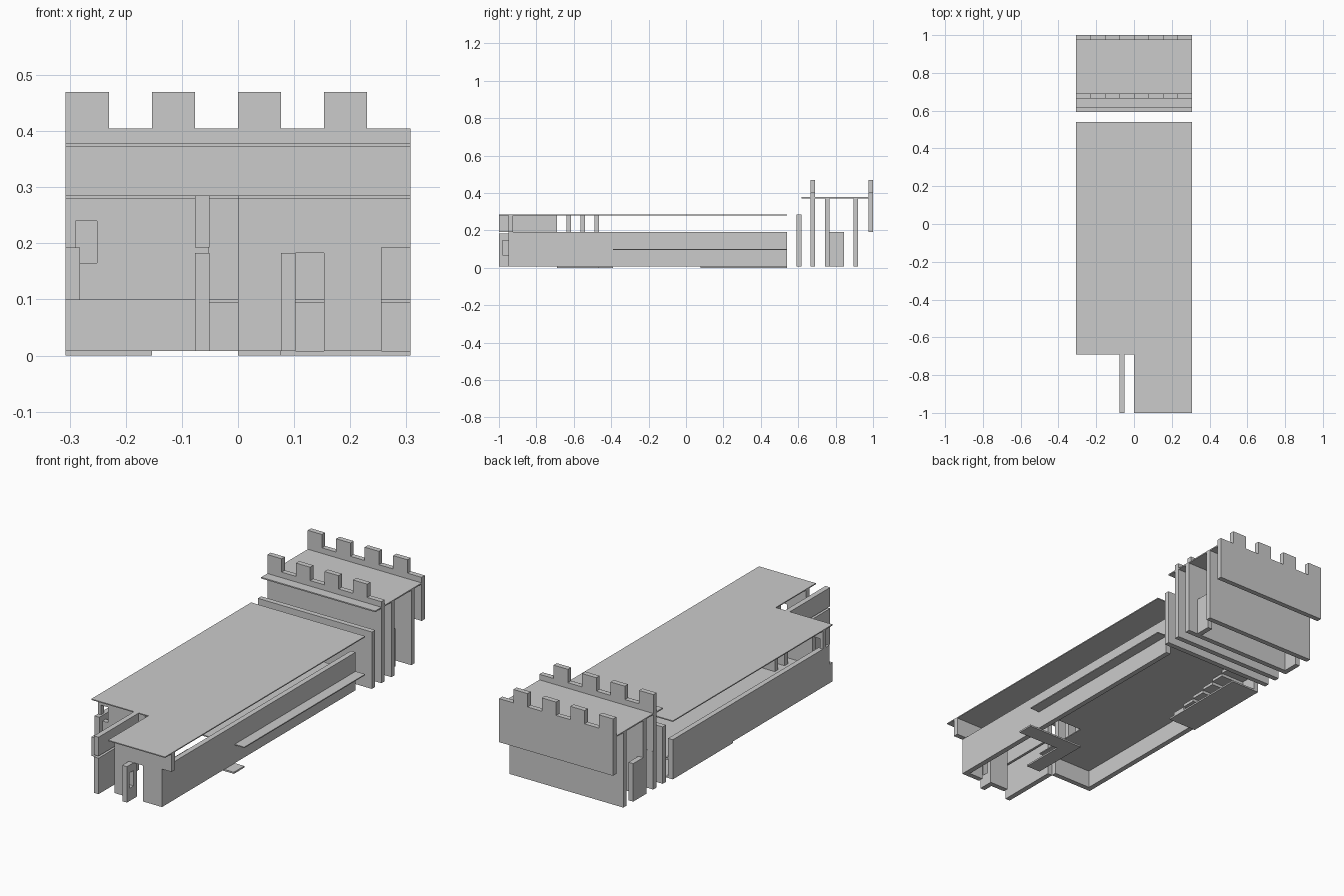
import bpy, bmesh

if "Cube" in bpy.data.objects:
    bpy.data.objects.remove(bpy.data.objects["Cube"])


def prisms(name, boxes):
    """One object made from boxes (x0, x1, y0, y1, z0, z1)."""
    bm = bmesh.new()
    for x0, x1, y0, y1, z0, z1 in boxes:
        r = bmesh.ops.create_cube(bm, size=1)
        for v in r["verts"]:
            v.co = ((x0 + x1) / 2 + v.co.x * (x1 - x0),
                    (y0 + y1) / 2 + v.co.y * (y1 - y0),
                    (z0 + z1) / 2 + v.co.z * (z1 - z0))
    me = bpy.data.meshes.new(name)
    bm.to_mesh(me)
    bm.free()
    ob = bpy.data.objects.new(name, me)
    bpy.context.collection.objects.link(ob)
    return ob


def outline(name, pts, axis, a, b):
    """Extrude a flat outline along y (x,z points) or z (x,y points)."""
    def co(p, t):
        return (p[0], t, p[1]) if axis == "y" else (p[0], p[1], t)
    bm = bmesh.new()
    f = bm.faces.new([bm.verts.new(co(p, a)) for p in pts])
    r = bmesh.ops.extrude_face_region(bm, geom=[f])
    d = (0, b - a, 0) if axis == "y" else (0, 0, b - a)
    bmesh.ops.translate(bm, vec=d, verts=[v for v in r["geom"] if isinstance(v, bmesh.types.BMVert)])
    bmesh.ops.recalc_face_normals(bm, faces=bm.faces)
    me = bpy.data.meshes.new(name)
    bm.to_mesh(me)
    bm.free()
    ob = bpy.data.objects.new(name, me)
    bpy.context.collection.objects.link(ob)
    return ob


W = 0.307   # half width
T = 0.0256  # wall thickness
M = W / 4   # merlon width

# Hall roof and middle floor, each with a front corner cut out
outline("hall_roof", [(-W, -.69), (0, -.69), (0, -1), (W, -1), (W, .54), (-W, .54)], "z", .28, .285)
outline("middle_floor", [(-W, -.69), (0, -.69), (0, -.39), (W, -.39), (W, .54), (-W, .54)], "z", .095, .1)

# Ground paving: L-shaped path and rear left slab
outline("ground_path", [(0, -.69), (M, -.69), (M, -.47), (W, -.47), (W, -.39), (0, -.39)], "z", 0, .008)
prisms("ground_slab", [(-W, -.153, .077, .54, 0, .008)])

# Long side walls
prisms("left_wall", [(-W, -W + T, -.665, .54, .008, .193)])
prisms("right_wall", [(.23, .23 + T, -.95, .54, .008, .193)])

# Front left: lower wall and upper wall with a window
prisms("lower_front_wall", [(-W, -M, -.69, -.665, .008, .095)])
prisms("window_wall", [
    (-W, -.29, -.64, -.615, .1, .28), (-.251, -.052, -.64, -.615, .1, .28),
    (-.29, -.251, -.64, -.615, .1, .165), (-.29, -.251, -.64, -.615, .24, .28)])

# Small upper partitions under the roof
prisms("upper_partitions", [(-.153, -.052, y, y + T, .1, .28) for y in (-.565, -.49)])

# Narrow entrance wall, lower and upper
prisms("entrance_wall_lower", [(-M, -M + T, -1, -.69, .008, .183)])
prisms("entrance_wall_upper", [(-M, -M + T, -1, -.69, .193, .285)])

# Front right: door piers, lintel and upper wall
prisms("front_piers", [(0, M, -.95, -.925, .008, .183), (.153, .23, -.95, -.925, .008, .183)])
prisms("front_lintel", [(0, .23, -.95, -.925, .183, .193)])
prisms("upper_front_wall", [(0, W, -.95, -.925, .193, .28)])

# Projecting pier with a side window
prisms("window_pier", [
    (M, M + T, -1, -.98, .008, .183), (M, M + T, -.95, -.925, .008, .183),
    (M, M + T, -.98, -.95, .008, .07), (M, M + T, -.98, -.95, .145, .183)])

# Stairs inside the rear left corner
n = 6
step = .42 / n
prisms("stairs", [(-.281, -.153, .11 + i * step, .11 + (i + 1) * step,
                   .008 + i * .087 / n, .008 + (i + 1) * .087 / n) for i in range(n)])

# Tower cross walls
for name, y, z1 in (("tower_front_wall", .592, .285), ("tower_inner_wall", .665, .193),
                    ("tower_middle_wall", .742, .372), ("tower_rear_wall", .895, .372)):
    prisms(name, [(-W, W, y, y + T, .008, z1)])

# Tower side walls
prisms("tower_side_walls", [(-W, -W + T, .768, .845, .008, .193),
                            (.23, .23 + T, .768, .845, .008, .193)])

# Tower roof
prisms("tower_roof", [(-W, W, .617, .975, .372, .378)])

# Crenellated parapets
pts = [(W, .193), (-W, .193)]
for i in range(4):
    x = -W + 2 * M * i
    pts += [(x, .47), (x + M, .47), (x + M, .405)]
    pts.append((x + 2 * M, .405))
for name, y in (("front_parapet", .665), ("rear_parapet", .975)):
    outline(name, pts, "y", y, y + .025)
